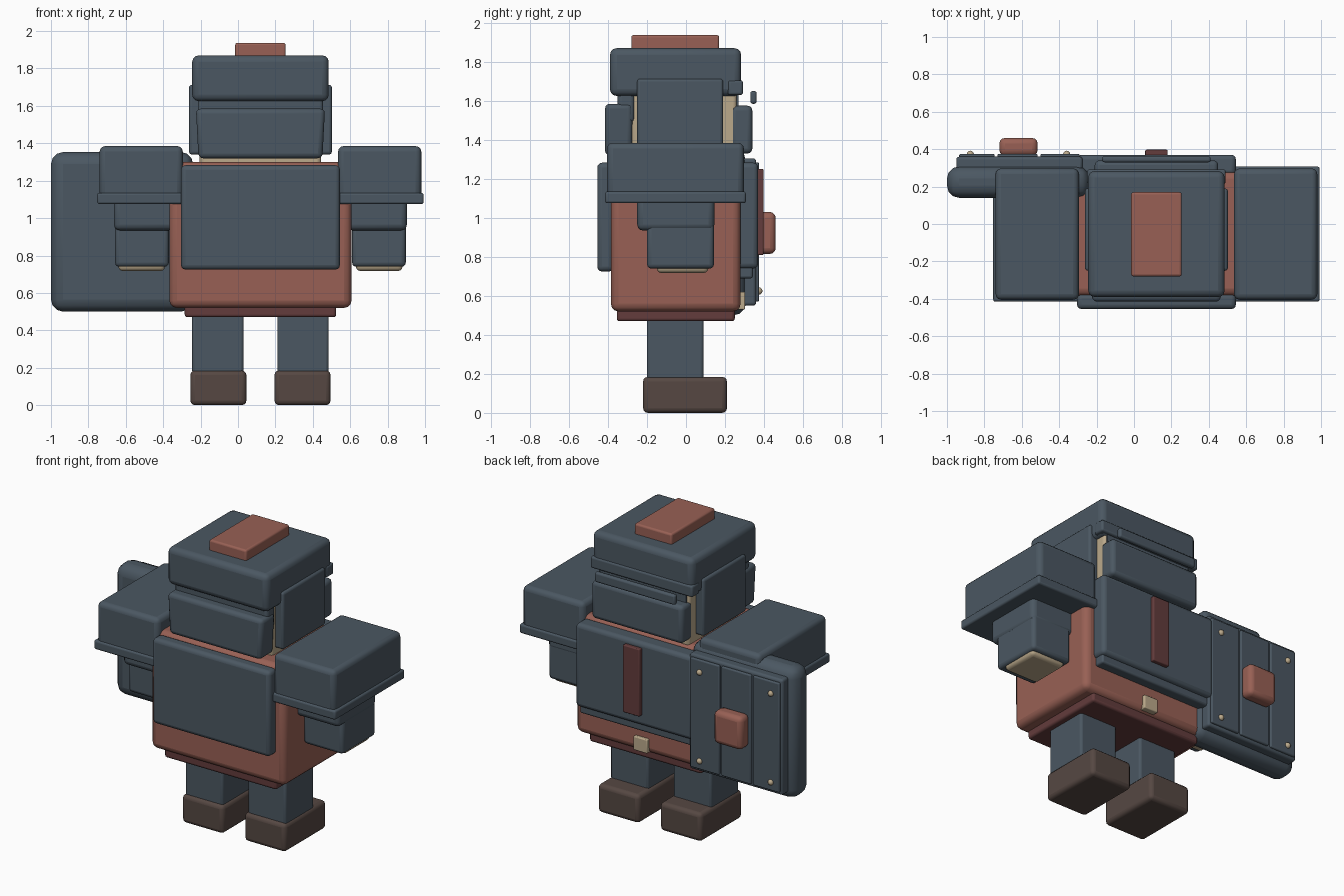
import bpy, bmesh, math
from mathutils import Vector

if "Cube" in bpy.data.objects:
    bpy.data.objects.remove(bpy.data.objects["Cube"])

CX = 0.12  # centre line of the figure


def material(name, rgb):
    m = bpy.data.materials.new(name)
    m.diffuse_color = (*rgb, 1)
    m.use_nodes = True
    m.node_tree.nodes["Principled BSDF"].inputs["Base Color"].default_value = m.diffuse_color
    return m


STEEL = material("slate steel", (0.070, 0.096, 0.122))
RED = material("brick red cloth", (0.315, 0.118, 0.090))
DARK_RED = material("dark red leather", (0.125, 0.045, 0.045))
BROWN = material("brown boot", (0.092, 0.064, 0.055))
TAN = material("tan skin", (0.50, 0.40, 0.26))


def box(name, x, y, z, mat, bevel=0.02, taper=1.0):
    """Rounded box from (min, max) pairs; taper scales the bottom in x."""
    lo, hi = Vector((x[0], y[0], z[0])), Vector((x[1], y[1], z[1]))
    size, mid = hi - lo, (lo + hi) / 2
    bm = bmesh.new()
    bmesh.ops.create_cube(bm, size=1)
    for v in bm.verts:
        k = taper if v.co.z < 0 else 1
        v.co = Vector((v.co.x * size.x * k, v.co.y * size.y, v.co.z * size.z))
    mesh = bpy.data.meshes.new(name)
    bm.to_mesh(mesh)
    bm.free()
    mesh.materials.append(mat)
    ob = bpy.data.objects.new(name, mesh)
    ob.location = mid
    bpy.context.collection.objects.link(ob)
    if bevel:
        b = ob.modifiers.new("round edges", 'BEVEL')
        b.width = min(bevel, min(size) * 0.45)
        b.segments = 3
    bpy.ops.object.select_all(action='DESELECT')
    bpy.context.view_layer.objects.active = ob
    ob.select_set(True)
    bpy.ops.object.shade_smooth_by_angle(angle=math.radians(35))
    return ob


def centred(name, half, y, z, mat, bevel=0.02, taper=1.0):
    return box(name, (CX - half, CX + half), y, z, mat, bevel, taper)


def pair(name, inner, outer, y, z, mat, bevel=0.02):
    """Two boxes mirrored about the figure's centre line."""
    box("left_" + name, (CX - outer, CX - inner), y, z, mat, bevel)
    box("right_" + name, (CX + inner, CX + outer), y, z, mat, bevel)


# Legs and boots
pair("boot", 0.075, 0.375, (-0.22, 0.21), (0, 0.185), BROWN, 0.025)
pair("leg", 0.09, 0.365, (-0.20, 0.09), (0.17, 0.50), STEEL, 0.015)

# Torso
centred("skirt", 0.405, (-0.355, 0.25), (0.47, 0.56), DARK_RED, 0.015)
centred("tunic", 0.487, (-0.385, 0.28), (0.52, 1.30), RED, 0.04)
centred("rear_plate", 0.425, (-0.455, -0.37), (0.725, 1.283), STEEL, 0.025)
centred("chest_plate", 0.425, (0.26, 0.37), (0.74, 1.283), STEEL, 0.025)
centred("chest_plate_hem", 0.41, (0.26, 0.343), (0.69, 0.77), STEEL, 0.012)
centred("chest_strip", 0.06, (0.36, 0.397), (0.81, 1.25), DARK_RED, 0.006)
centred("buckle", 0.05, (0.26, 0.303), (0.53, 0.62), TAN, 0.006)

# Arms
pair("pauldron", 0.415, 0.86, (-0.405, 0.297), (1.09, 1.385), STEEL, 0.03)
pair("pauldron_rim", 0.405, 0.873, (-0.415, 0.307), (1.075, 1.135), STEEL, 0.012)
pair("upper_arm", 0.46, 0.783, (-0.25, 0.145), (0.935, 1.12), STEEL, 0.03)
pair("forearm", 0.49, 0.777, (-0.20, 0.143), (0.74, 0.98), STEEL, 0.022)
pair("hand", 0.51, 0.76, (-0.15, 0.115), (0.717, 0.80), TAN, 0.025)

# Head and helmet
centred("head", 0.325, (-0.28, 0.26), (1.28, 1.72), TAN, 0.02)
centred("helmet_cap", 0.365, (-0.39, 0.283), (1.625, 1.87), STEEL, 0.035)
centred("crest", 0.135, (-0.28, 0.17), (1.84, 1.937), RED, 0.012)
pair("cheek_plate", 0.30, 0.382, (-0.25, 0.19), (1.34, 1.713), STEEL, 0.015)
centred("neck_guard", 0.345, (-0.415, -0.275), (1.32, 1.585), STEEL, 0.025, 0.96)
centred("neck_guard_band", 0.335, (-0.35, -0.265), (1.49, 1.65), STEEL, 0.02)
centred("face_mask", 0.33, (0.23, 0.34), (1.33, 1.575), STEEL, 0.025)
centred("brow", 0.37, (0.215, 0.292), (1.63, 1.705), STEEL, 0.012)
centred("visor_backing", 0.31, (0.24, 0.27), (1.55, 1.65), STEEL, 0)
centred("visor_bar", 0.29, (0.33, 0.362), (1.585, 1.65), STEEL, 0.012)

# Shield
box("shield_body", (-1.0, -0.24), (0.14, 0.308), (0.50, 1.353), STEEL, 0.065)
box("shield_face", (-0.95, -0.275), (0.29, 0.36), (0.55, 1.305), STEEL, 0.015)
for i, span in enumerate([(-0.935, -0.745), (-0.73, -0.515), (-0.50, -0.29)]):
    box(f"shield_plank_{i + 1}", span, (0.35, 0.374), (0.57, 1.285), STEEL, 0.008)
box("shield_boss", (-0.72, -0.515), (0.365, 0.46), (0.815, 1.03), RED, 0.03)

# Shield rivets
n = 0
for x in (-0.875, -0.36):
    for z in (0.625, 1.205):
        n += 1
        bpy.ops.mesh.primitive_uv_sphere_add(segments=12, ring_count=8, radius=0.019,
                                             location=(x, 0.373, z))
        rivet = bpy.context.object
        rivet.name = f"rivet_{n}"
        rivet.data.materials.append(TAN)
        bpy.ops.object.shade_smooth()
